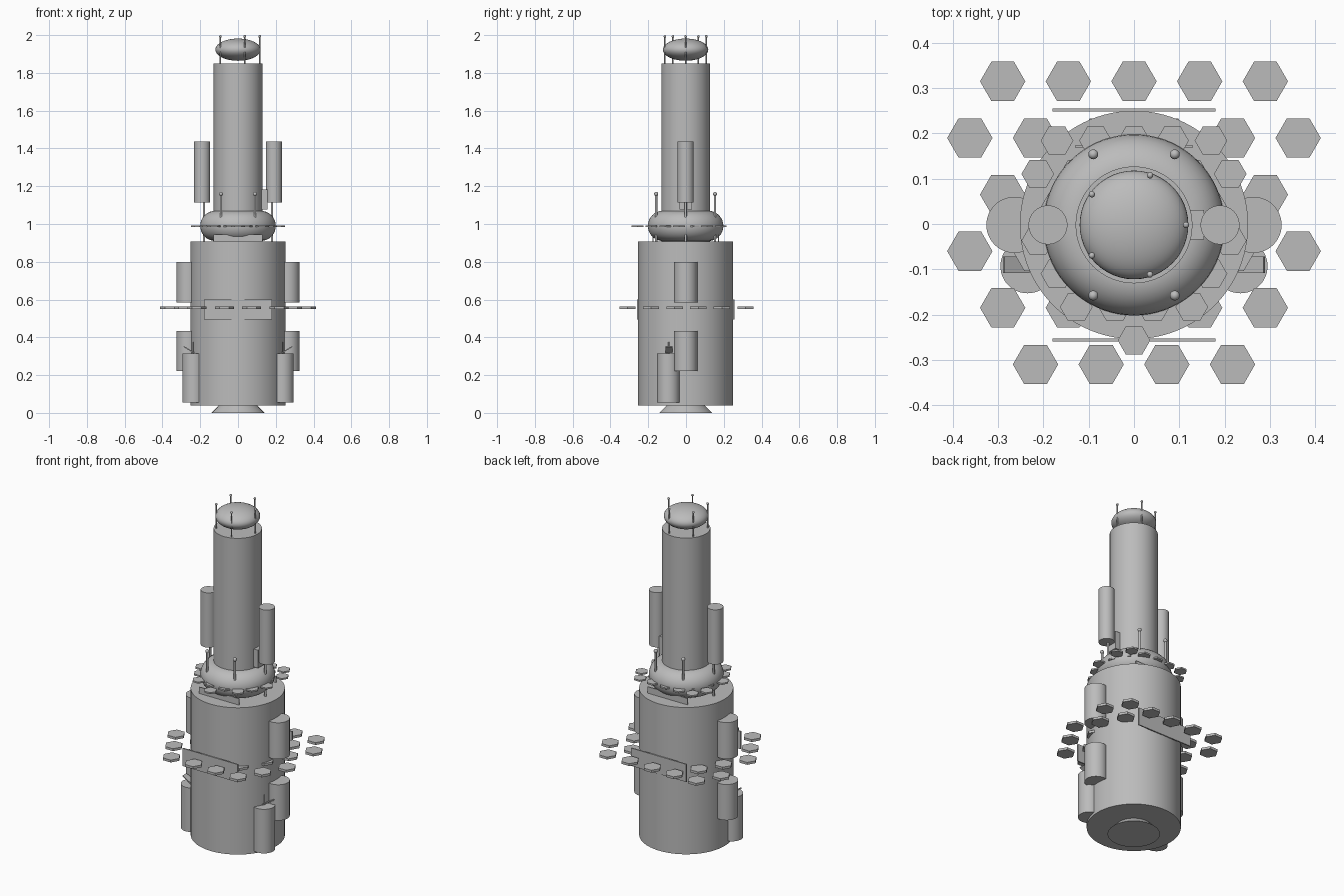
import bpy
import math
from mathutils import Matrix, Vector

cube = bpy.data.objects.get("Cube")
if cube:
    bpy.data.objects.remove(cube)

# Single hull colour
GREY = (0.5, 0.5, 0.5, 1)
hull = bpy.data.materials.new("hull_grey")
hull.diffuse_color = GREY
hull.use_nodes = True
hull.node_tree.nodes["Principled BSDF"].inputs["Base Color"].default_value = GREY

Y0 = -0.002  # body axis


def finish(name, smooth=True):
    ob = bpy.context.object
    ob.name = name
    ob.data.materials.append(hull)
    if smooth:
        bpy.ops.object.shade_smooth_by_angle(angle=math.radians(35))
    return ob


def tube(name, x, y, r, z0, z1, sides=48, top=None):
    bpy.ops.mesh.primitive_cone_add(
        vertices=sides, radius1=r, radius2=r if top is None else top,
        depth=z1 - z0, location=(x, y, (z0 + z1) / 2))
    return finish(name, sides > 6)


def box(name, loc, size, tilt=0):
    bpy.ops.mesh.primitive_cube_add(size=1, location=loc, rotation=(0, tilt, 0))
    bpy.context.object.scale = size
    return finish(name, False)


def ball(name, loc, r, squash=1, seg=16):
    bpy.ops.mesh.primitive_uv_sphere_add(segments=seg, ring_count=seg // 2, radius=r, location=loc)
    bpy.context.object.scale.z = squash
    return finish(name)


def antenna_ring(name, count, ring, z0, z1, rod, tip):
    # Rods topped by small balls, evenly spaced round the axis
    for i in range(count):
        a = math.tau * i / count
        x, y = ring * math.cos(a), Y0 + ring * math.sin(a)
        tube(f"{name}_rod_{i}", x, y, rod, z0, z1 - tip, 12)
        ball(f"{name}_tip_{i}", (x, y, z1 - tip), tip)


def hex_field(name, top_y, rows, pitch, row_step, r, inner, outer, z, thick):
    # Staggered hexagon tiles kept between two radii
    for row in range(rows):
        y = top_y - row * row_step
        for col in range(-4, 5):
            x = (col + 0.5 * (row % 2)) * pitch
            if inner < math.hypot(x, y) < outer:
                tile = tube(f"{name}_{row}_{col}", x, y, r, z - thick / 2, z + thick / 2, 6)
                tile.rotation_euler.z = math.pi / 6


# Main body, nozzle and tower
tube("main_body", 0, Y0, 0.252, 0.04, 0.907, 96)
tube("engine_nozzle", 0, Y0, 0.14, 0, 0.08, 64, top=0.06)
tube("tower", 0, Y0, 0.129, 0.9, 1.85, 64)

# Ring collar and domed top
bpy.ops.mesh.primitive_torus_add(major_segments=72, minor_segments=32, major_radius=0.12,
                                 minor_radius=0.08, location=(0, Y0, 0.99))
finish("collar_ring")
ball("top_dome", (0, Y0, 1.923), 0.12, 0.49, 48)

# Antennas
antenna_ring("top_antenna", 5, 0.115, 1.84, 2.0, 0.004, 0.007)
antenna_ring("collar_antenna", 6, 0.18, 0.9, 1.17, 0.006, 0.011)

# Hexagon tile fields
hex_field("lower_tile", 0.315, 6, 0.145, 0.125, 0.05, 0.2, 0.43, 0.556, 0.014)
hex_field("upper_tile", 0.184, 7, 0.085, 0.0735, 0.036, 0.15, 0.2575, 0.988, 0.009)

# Flat panels, front and back
for side, s in (("front", -1), ("back", 1)):
    box(side + "_lower_panel", (0, Y0 + s * 0.254, 0.548), (0.36, 0.007, 0.105))
    box(side + "_upper_panel", (0, Y0 + s * 0.173, 0.907), (0.26, 0.005, 0.076))

# Paired side pods
for side, s in (("left", 1), ("right", -1)):
    tube(side + "_tower_pod", s * 0.19, Y0, 0.043, 1.114, 1.437)
    tube(side + "_upper_pod", s * 0.264, Y0, 0.062, 0.585, 0.8)
    tube(side + "_middle_pod", s * 0.264, Y0, 0.062, 0.223, 0.434)
    tube(side + "_lower_pod", s * 0.235, -0.093, 0.06, 0.055, 0.315)
    # Tilted vane and mast on the lower pod
    box(side + "_pod_vane", (s * 0.26, -0.09, 0.335), (0.064, 0.036, 0.006), -s * math.radians(31))
    tube(side + "_pod_mast", s * 0.235, -0.09, 0.004, 0.3, 0.375, 12)

# Equipment box at the tower foot
box("tower_box", (0.135, Y0, 1.13), (0.04, 0.065, 0.106))
